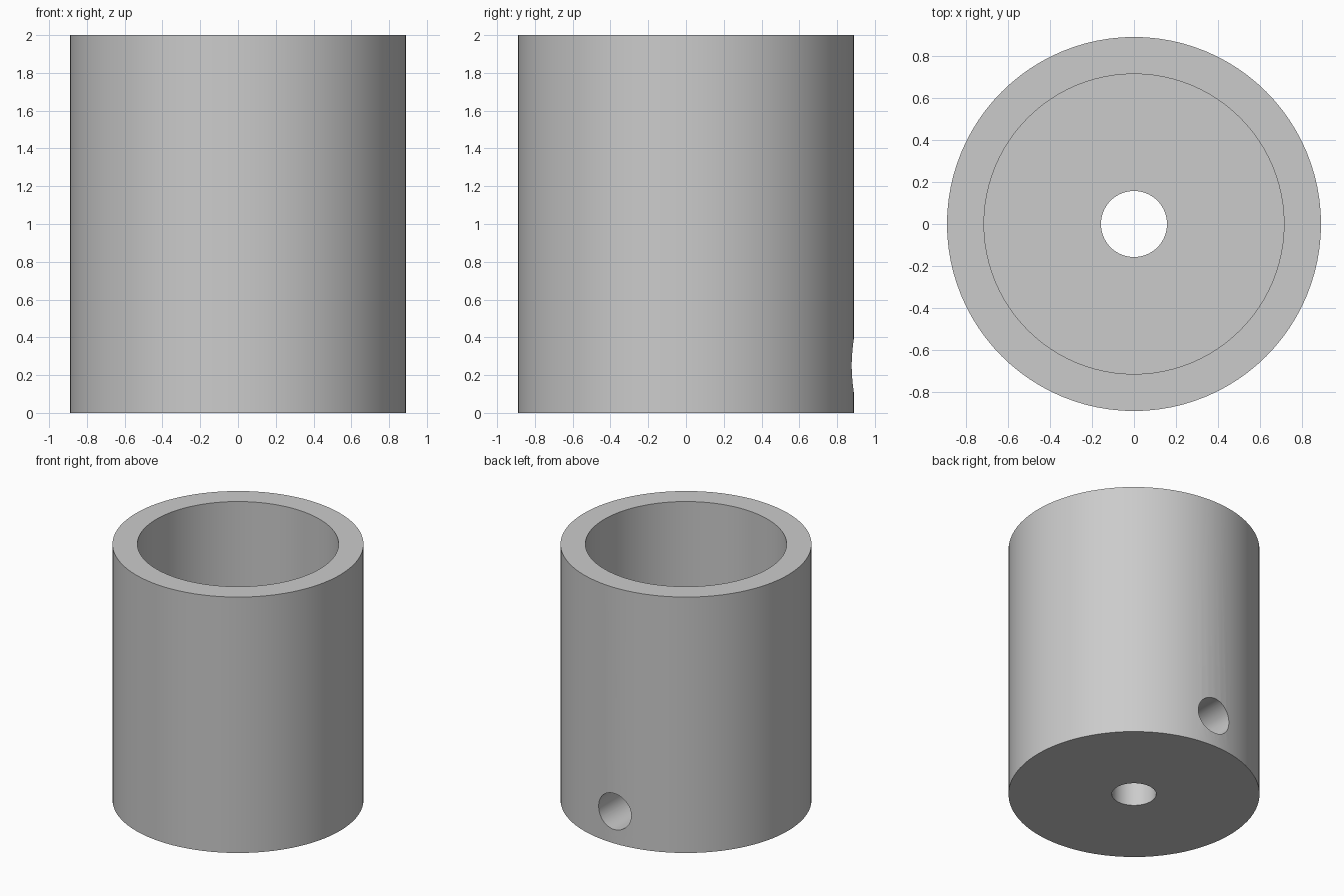
import bpy
import math

default = bpy.data.objects.get("Cube")
if default:
    bpy.data.objects.remove(default, do_unlink=True)

HEIGHT = 2.0
OUTER_R = 0.889
INNER_R = 0.713
BORE_R = 0.157
FLOOR_Z = 0.5
SCREW_R = 0.141
SCREW_Z = 0.25

grey = bpy.data.materials.new("plain_grey")
grey.use_nodes = True
grey.diffuse_color = (0.6, 0.6, 0.6, 1)
grey.node_tree.nodes["Principled BSDF"].inputs["Base Color"].default_value = (0.6, 0.6, 0.6, 1)


def cylinder(name, radius, bottom, top, segments=96):
    bpy.ops.mesh.primitive_cylinder_add(
        vertices=segments, radius=radius, depth=top - bottom,
        location=(0, 0, (bottom + top) / 2))
    obj = bpy.context.object
    obj.name = name
    obj.data.materials.append(grey)
    return obj


def cut(target, cutter):
    mod = target.modifiers.new("cut", 'BOOLEAN')
    mod.operation = 'DIFFERENCE'
    mod.solver = 'EXACT'
    mod.object = cutter
    bpy.ops.object.select_all(action='DESELECT')
    target.select_set(True)
    bpy.context.view_layer.objects.active = target
    bpy.ops.object.modifier_apply(modifier=mod.name)
    bpy.data.objects.remove(cutter, do_unlink=True)


# Solid body
sleeve = cylinder("sleeve_body", OUTER_R, 0, HEIGHT)

# Open cup above a thick floor, with a shaft bore through the floor
cut(sleeve, cylinder("cup_cutter", INNER_R, FLOOR_Z, HEIGHT + 0.2))
cut(sleeve, cylinder("bore_cutter", BORE_R, -0.2, FLOOR_Z + 0.2, 64))

# Set screw hole from the back into the bore
screw = cylinder("screw_hole_cutter", SCREW_R, 0, 1.0, 64)
screw.rotation_euler = (math.pi / 2, 0, 0)
screw.location = (0, 0.5, SCREW_Z)
bpy.context.view_layer.update()
cut(sleeve, screw)

# Smooth walls with sharp rims
bpy.ops.object.shade_smooth_by_angle(angle=math.radians(30))
